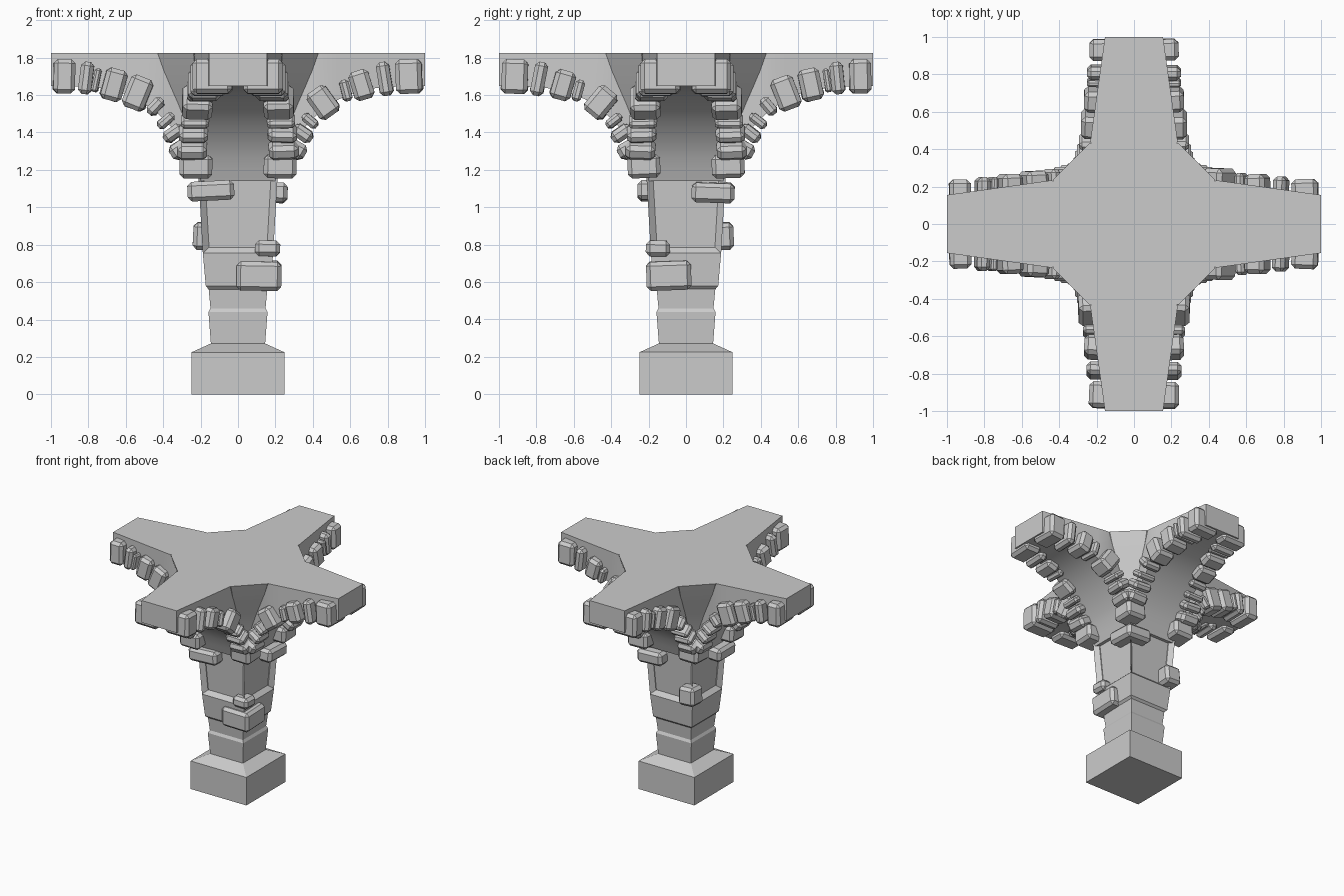
import bpy, bmesh, math, random
from mathutils import Matrix, Vector

if "Cube" in bpy.data.objects:
    bpy.data.objects.remove(bpy.data.objects["Cube"])

random.seed(4)
TOP = 1.825


def finish(bm, name, smooth=False):
    bmesh.ops.recalc_face_normals(bm, faces=bm.faces)
    me = bpy.data.meshes.new(name)
    bm.to_mesh(me)
    bm.free()
    ob = bpy.data.objects.new(name, me)
    bpy.context.collection.objects.link(ob)
    if smooth:
        bpy.context.view_layer.objects.active = ob
        ob.select_set(True)
        bpy.ops.object.shade_smooth_by_angle(angle=math.radians(30))
        ob.select_set(False)
    return ob


def loft(bm, rings):
    """Skin a stack of equal-length closed rings and cap both ends."""
    vs = [[bm.verts.new(p) for p in r] for r in rings]
    sides = []
    for a, b in zip(vs, vs[1:]):
        n = len(a)
        sides.append([bm.faces.new((a[i], a[(i + 1) % n], b[(i + 1) % n], b[i])) for i in range(n)])
    bm.faces.new(vs[0][::-1])
    bm.faces.new(vs[-1])
    return sides


def interp(x, pts):
    for (x0, y0), (x1, y1) in zip(pts, pts[1:]):
        if x <= x1:
            return y0 + (y1 - y0) * (x - x0) / (x1 - x0)
    return pts[-1][1]


def brick(bm, mat, size, bevel=0.02):
    v = bmesh.ops.create_cube(bm, size=1, matrix=mat @ Matrix.Diagonal((*size, 1)))["verts"]
    edges = list({e for k in v for e in k.link_edges})
    bmesh.ops.bevel(bm, geom=edges, offset=min(bevel, min(size) * 0.3), segments=1,
                    affect='EDGES', profile=0.5)


def square(h, z):
    return [(-h, -h, z), (h, -h, z), (h, h, z), (-h, h, z)]


# Plinth and lower shaft
bm = bmesh.new()
loft(bm, [square(h, z) for h, z in [(.248, 0), (.248, .225), (.145, .272), (.158, .44),
                                    (.147, .46), (.157, .565), (.157, .6)]])
finish(bm, "plinth_and_lower_shaft")

# Upper shaft with a recessed panel on each side
bm = bmesh.new()
sides = loft(bm, [square(h, z) for h, z in [(.155, .56), (.172, .578), (.188, .755), (.22, 1.31)]])
bmesh.ops.recalc_face_normals(bm, faces=bm.faces)
bmesh.ops.inset_individual(bm, faces=sides[2], thickness=.04, depth=-.035)
finish(bm, "panelled_shaft")

# Fan vault: octagonal sections spreading from the shaft to the ceiling
fan = [(1.14, .20, .198), (1.25, .222, .20), (1.35, .25, .203), (1.45, .283, .208),
       (1.55, .322, .214), (1.65, .365, .222), (1.74, .40, .23), (TOP, .43, .238)]
bm = bmesh.new()
rings = []
for z, d, e in fan:
    ring = []
    for k in range(4):
        r = Matrix.Rotation(k * math.pi / 2, 3, 'Z')
        ring += [r @ Vector((d, -e, z)), r @ Vector((d, e, z)), r @ Vector((e, d, z))][1:]
    rings.append(ring)
loft(bm, rings)
finish(bm, "fan_vault", True)

# Four arched arms
arch = [(.2, 1.14), (.222, 1.2), (.25, 1.27), (.28, 1.325), (.32, 1.385), (.38, 1.455),
        (.45, 1.52), (.53, 1.573), (.62, 1.612), (.72, 1.635), (.85, 1.645), (1.0, 1.648)]
half_width = [(.2, .2), (.43, .235), (1.0, .155)]
for k, name in enumerate(["right", "back", "left", "front"]):
    bm = bmesh.new()
    loft(bm, [[(x, -w, z), (x, w, z), (x, w, TOP), (x, -w, TOP)]
              for x, z in arch for w in [interp(x, half_width)]])
    bm.transform(Matrix.Rotation(k * math.pi / 2, 4, 'Z'))
    finish(bm, name + "_arm", True)

# Rib stones following both edges of each arm: (distance, thickness, scale)
path = [(.28, 1.25), (.30, 1.30), (.33, 1.37), (.38, 1.455), (.455, 1.56), (.535, 1.61),
        (.665, 1.655), (.8, 1.69), (.93, 1.70), (1.0, 1.70)]
layout_a = [(.915, .14, 1), (.785, .07, 1), (.66, .11, .88), (.575, .05, .65), (.455, .125, 1),
            (.385, .05, .65), (.345, .07, .85), (.305, .085, .95)]
layout_b = [(.93, .115, 1), (.81, .07, .95), (.755, .035, .7), (.665, .115, .95),
            (.535, .125, 1), (.44, .06, .65), (.385, .05, .7), (.345, .065, .85), (.305, .085, .95)]
for k, name in enumerate(["right", "back", "left", "front"]):
    bm = bmesh.new()
    for s in (-1, 1):
        for x, t, sc in (layout_a, layout_b, layout_b, layout_a)[k]:
            z = interp(x, path)
            slope = math.atan2(interp(x + .06, path) - interp(x - .03, path), .09)
            y = .245 - .125 * (x - .3) / .7
            lat = interp(x, [(.3, .16), (.55, .16), (.95, .215)]) * (.8 + .2 * sc)
            height = interp(x, [(.3, .13), (.5, .18), (1, .185)]) * sc
            tilt = -slope * .9 + random.uniform(-.05, .05) * (x < .9)
            mat = (Matrix.Translation((x, s * y, z)) @ Matrix.Rotation(tilt, 4, 'Y')
                   @ Matrix.Rotation(random.uniform(-.05, .05), 4, 'Z'))
            brick(bm, mat, (t, lat, height), .022)
    bm.transform(Matrix.Rotation(k * math.pi / 2, 4, 'Z'))
    finish(bm, name + "_rib_stones")

# Corner stones where the ribs meet the shaft, and loose ones lower down
bm = bmesh.new()
stones = [(sx * .225, sy * .225, 1.22, .175, .175, .125) for sx in (-1, 1) for sy in (-1, 1)]
stones += [(-.145, -.15, 1.088, .25, .22, .105), (.155, .145, 1.08, .22, .23, .105),
           (-.17, .185, .845, .14, .14, .145), (.158, -.15, .78, .135, .13, .085),
           (.112, -.092, .635, .24, .24, .155)]
for x, y, z, a, b, c in stones:
    rot = (Matrix.Rotation(random.uniform(-.06, .06), 4, 'X')
           @ Matrix.Rotation(random.uniform(-.06, .06), 4, 'Y'))
    brick(bm, Matrix.Translation((x, y, z)) @ rot, (a, b, c), .022)
finish(bm, "corner_stones")
